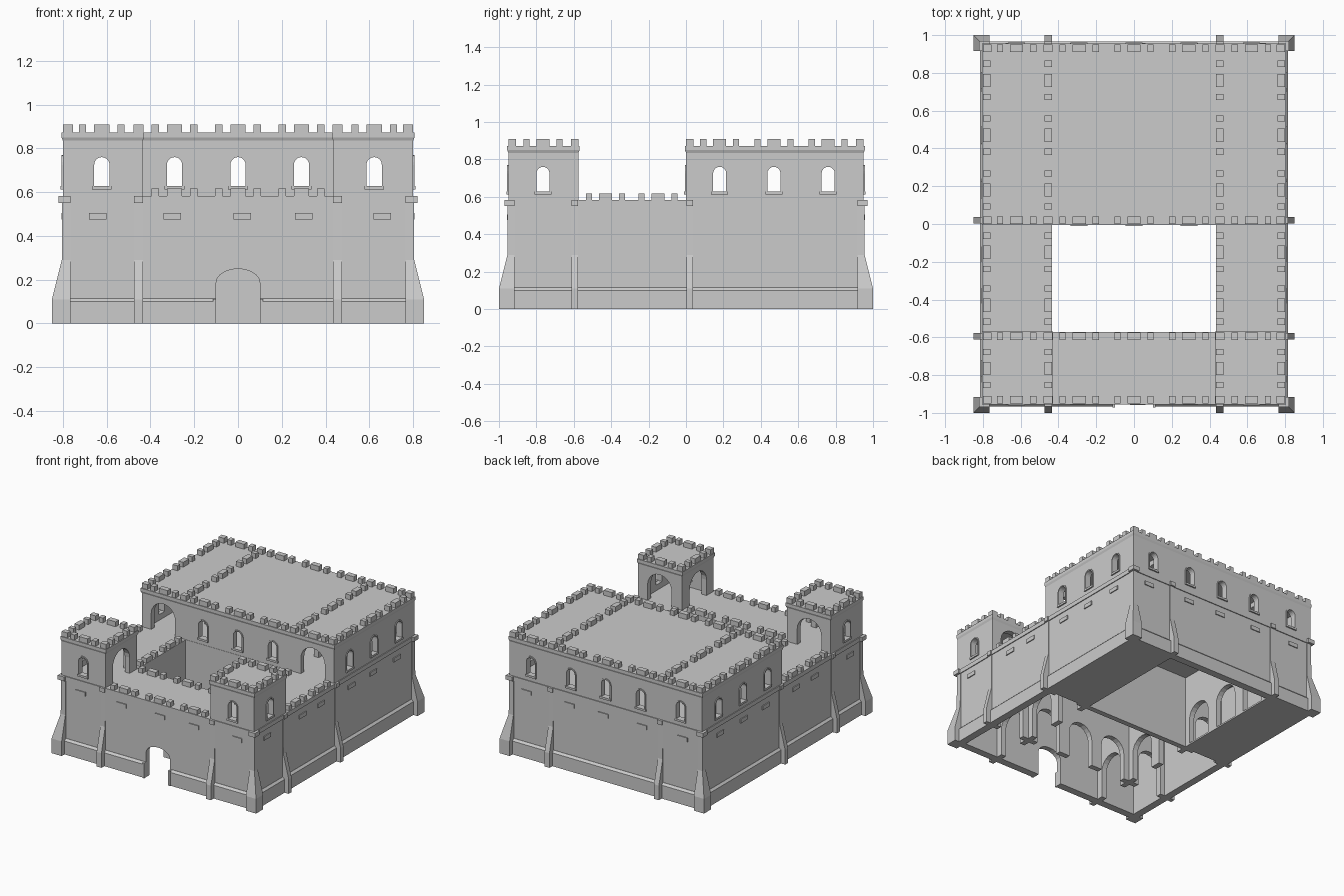
import bpy, bmesh, math

if "Cube" in bpy.data.objects:
    bpy.data.objects.remove(bpy.data.objects["Cube"])

col = bpy.context.collection


def add_mesh(name, bm):
    bmesh.ops.recalc_face_normals(bm, faces=bm.faces)
    me = bpy.data.meshes.new(name)
    bm.to_mesh(me)
    bm.free()
    ob = bpy.data.objects.new(name, me)
    col.objects.link(ob)
    return ob


def stack_into(bm, sections):
    # rectangles (x0, x1, y0, y1, z) lofted from bottom to top
    rings = []
    for x0, x1, y0, y1, z in sections:
        rings.append([bm.verts.new(p) for p in
                      ((x0, y0, z), (x1, y0, z), (x1, y1, z), (x0, y1, z))])
    bm.faces.new(rings[0][::-1])
    bm.faces.new(rings[-1])
    for a, b in zip(rings, rings[1:]):
        for i in range(4):
            j = (i + 1) % 4
            bm.faces.new((a[i], a[j], b[j], b[i]))


def stack(name, sections):
    bm = bmesh.new()
    stack_into(bm, sections)
    return add_mesh(name, bm)


def box_into(bm, x0, x1, y0, y1, z0, z1):
    stack_into(bm, [(x0, x1, y0, y1, z0), (x0, x1, y0, y1, z1)])


def box(name, *b):
    bm = bmesh.new()
    box_into(bm, *b)
    return add_mesh(name, bm)


def oriented(axis, u0, u1, w0, w1):
    # axis 'x' runs along x, axis 'y' runs along y
    w0, w1 = min(w0, w1), max(w0, w1)
    return (u0, u1, w0, w1) if axis == 'x' else (w0, w1, u0, u1)


def arch(c, w, z0, z1, rise=None, n=10):
    r = w / 2
    rise = r if rise is None else rise
    pts = [(c - r, z0)]
    for i in range(n + 1):
        a = math.pi * (1 - i / n)
        pts.append((c + r * math.cos(a), z1 - rise + rise * math.sin(a)))
    return pts + [(c + r, z0)]


def plate(name, loops, axis, pos, thick):
    # filled outline with holes, extruded and stood upright
    cu = bpy.data.curves.new(name, 'CURVE')
    cu.dimensions = '2D'
    cu.fill_mode = 'BOTH'
    cu.extrude = thick / 2
    for pts in loops:
        sp = cu.splines.new('POLY')
        sp.points.add(len(pts) - 1)
        for p, (u, v) in zip(sp.points, pts):
            p.co = (u, v, 0, 1)
        sp.use_cyclic_u = True
    tmp = bpy.data.objects.new(name + "_outline", cu)
    col.objects.link(tmp)
    dg = bpy.context.evaluated_depsgraph_get()
    me = bpy.data.meshes.new_from_object(tmp.evaluated_get(dg))
    bm = bmesh.new()
    bm.from_mesh(me)
    bpy.data.objects.remove(tmp)
    bpy.data.meshes.remove(me)
    for v in bm.verts:
        u, h, w = v.co
        v.co = (u, pos + w, h) if axis == 'x' else (pos + w, u, h)
    bmesh.ops.remove_doubles(bm, verts=bm.verts, dist=1e-5)
    for f in bm.faces:
        f.smooth = False
    return add_mesh(name, bm)


def wall(name, axis, pos, a, b, z0, z1, doors=(), windows=(), face=0, dw=.2, dh=.3, rise=None):
    outline = [(a, z0)]
    for d in doors:
        outline += arch(d, dw, z0, z0 + dh, rise)
    outline += [(b, z0), (b, z1), (a, z1)]
    plate(name, [outline] + [arch(w, .07, .625, .76) for w in windows], axis, pos, T)
    # raised surround and sill for each window
    for w in windows:
        f = pos + face * T / 2
        plate("window_surround", [arch(w, .088, .62, .769), arch(w, .07, .625, .76)], axis, f, .012)
        box("window_sill", *oriented(axis, w - .045, w + .045, f - .01, f + .01), .612, .627)


def merlons(name, axis, pos, ends, bays, z):
    # each bay carries a wide merlon flanked by two narrow ones
    bm = bmesh.new()
    items = [(e, .046) for e in ends]
    for c in bays:
        items += [(c, .07), (c - .088, .033), (c + .088, .033)]
    for c, w in items:
        box_into(bm, *oriented(axis, c - w / 2, c + w / 2, pos - T / 2, pos + T / 2), z - .005, z + .037)
    add_mesh(name, bm)


T = .04
FY, GY, HY, BY = -.93, -.595, .02, .93      # front, gate range, hall, back wall lines
OX, IX = .78, .455                          # outer and inner side wall lines
BAYS_X, SIDE_X = (-.29, 0, .29), .622
HALL_Y, WALK_Y, TOWER_Y = (.18, .47, .76), (-.43, -.15), -.765

# ground floor: outer and inner walls running along x
wall("front_wall", 'x', FY, -.8, .8, 0, .56, doors=(0,), dh=.25, rise=.065)
wall("back_wall", 'x', BY, -.8, .8, 0, .56)
wall("gate_range_rear_wall", 'x', GY, -.78, .78, 0, .56, doors=(-SIDE_X,) + BAYS_X + (SIDE_X,))
wall("hall_ground_wall", 'x', HY, -.78, .78, 0, .56, doors=(-SIDE_X, SIDE_X))
# upper hall walls
wall("hall_upper_front", 'x', HY, -.8, .8, .57, .86, doors=(-SIDE_X, SIDE_X), dh=.23,
     windows=BAYS_X, face=-1)
wall("hall_upper_back", 'x', BY, -.8, .8, .57, .86,
     windows=(-SIDE_X,) + BAYS_X + (SIDE_X,), face=1)

for s in (-1, 1):
    lo, hi = sorted((s * .435, s * .8))
    # ground floor side walls and arcades
    wall("side_wall", 'y', s * OX, -.95, .95, 0, .56)
    wall("inner_arcade", 'y', s * IX, -.93, .93, 0, .56, doors=(TOWER_Y,) + WALK_Y + HALL_Y)
    box("side_room_floor", lo, hi, .02, .93, 0, .012)
    # upper hall side walls
    wall("hall_upper_side", 'y', s * OX, 0, .95, .57, .86, windows=HALL_Y, face=s)
    wall("hall_upper_arcade", 'y', s * IX, .02, .93, .57, .86, doors=HALL_Y, dh=.23)
    # front corner tower
    wall("tower_front", 'x', FY, lo, hi, .57, .86, windows=(s * SIDE_X,), face=-1)
    wall("tower_rear", 'x', GY, lo, hi, .57, .86, doors=(s * SIDE_X,), dh=.23)
    wall("tower_outer_side", 'y', s * OX, -.95, -.575, .57, .86, windows=(TOWER_Y,), face=s)
    wall("tower_inner_side", 'y', s * IX, -.95, -.575, .57, .86, doors=(TOWER_Y,), dh=.23)
    stack("tower_roof", [(lo, hi, -.95, -.575, .835),
                         (lo - .006, hi + .006, -.956, -.569, .85),
                         (lo - .006, hi + .006, -.956, -.569, .872)])
    # side walkway slab
    box("side_walkway", *sorted((s * .433, s * .806)), -.6, .03, .55, .582)
    # merlons on tower, walkway and hall sides
    for y in (FY, GY):
        merlons("tower_merlons", 'x', y, (s * IX, s * .777), (s * SIDE_X,), .872)
    for x in (IX, OX):
        merlons("tower_side_merlons", 'y', s * x, (), (TOWER_Y,), .872)
        merlons("walkway_merlons", 'y', s * x, (), WALK_Y, .58)
        merlons("hall_side_merlons", 'y', s * x, (), HALL_Y, .872)

# floors, string course and hall roof
box("gate_walkway", -.806, .806, -.956, -.573, .55, .582)
box("hall_floor", -.806, .806, -.002, .956, .55, .582)
stack("hall_roof", [(-.8, .8, 0, .95, .835), (-.806, .806, -.006, .956, .85),
                    (-.806, .806, -.006, .956, .872)])
for y in (FY, GY):
    merlons("gate_merlons", 'x', y, (), BAYS_X, .58)
for y in (HY, BY):
    merlons("hall_merlons", 'x', y, (-.777, -IX, IX, .777),
            (-SIDE_X,) + BAYS_X + (SIDE_X,), .872)

# battered base: plinth with sloped top, open at the gate
for a, b, f in ((-.8, -.1, -1), (.1, .8, -1), (-.8, .8, 1)):
    stack("plinth", [oriented('x', a, b, f * .93, f * w) + (z,)
                     for w, z in ((.966, 0), (.966, .1), (.951, .115))])
for s in (-1, 1):
    stack("side_plinth", [oriented('y', -.95, .95, s * .78, s * w) + (z,)
                          for w, z in ((.816, 0), (.816, .1), (.801, .115))])
    box("gate_pier", *sorted((s * .1, s * .115)), -.972, -.93, 0, .112)

# buttresses: straight foot, long slope, shallow strip, cap block
steps = ((.05, 0), (.05, .11), (.005, .29), (.003, .555))
for s in (-1, 1):
    for f in (-1, 1):
        def corner(o):
            return tuple(sorted((s * .766, s * (.8 + o)))) + tuple(sorted((f * .916, f * (.95 + o))))
        stack("corner_buttress", [corner(o) + (z,) for o, z in steps])
        box("corner_cap", *corner(.02), .55, .582)
        mid = lambda o: oriented('x', s * IX - .02, s * IX + .02, f * .93, f * (.95 + o))
        stack("wall_buttress", [mid(o) + (z,) for o, z in steps])
        box("wall_cap", *mid(.016), .55, .582)
    for y in (GY, HY):
        mid = lambda o: oriented('y', y - .017, y + .017, s * .78, s * (.8 + o))
        stack("side_buttress", [mid(o) + (z,) for o, z in steps])
        box("side_cap", *mid(.016), .55, .582)

# scattered raised stones below the string course
for s in (-1, 1):
    for x in (-.64, -.3, .02, .3, .66):
        box("raised_stone", *oriented('x', x - .04, x + .04, s * .94, s * .957), .475, .505)
    for y in (-.8, -.38, -.16, .2, .46, .74):
        box("raised_stone", *oriented('y', y - .04, y + .04, s * .79, s * .807), .475, .505)
